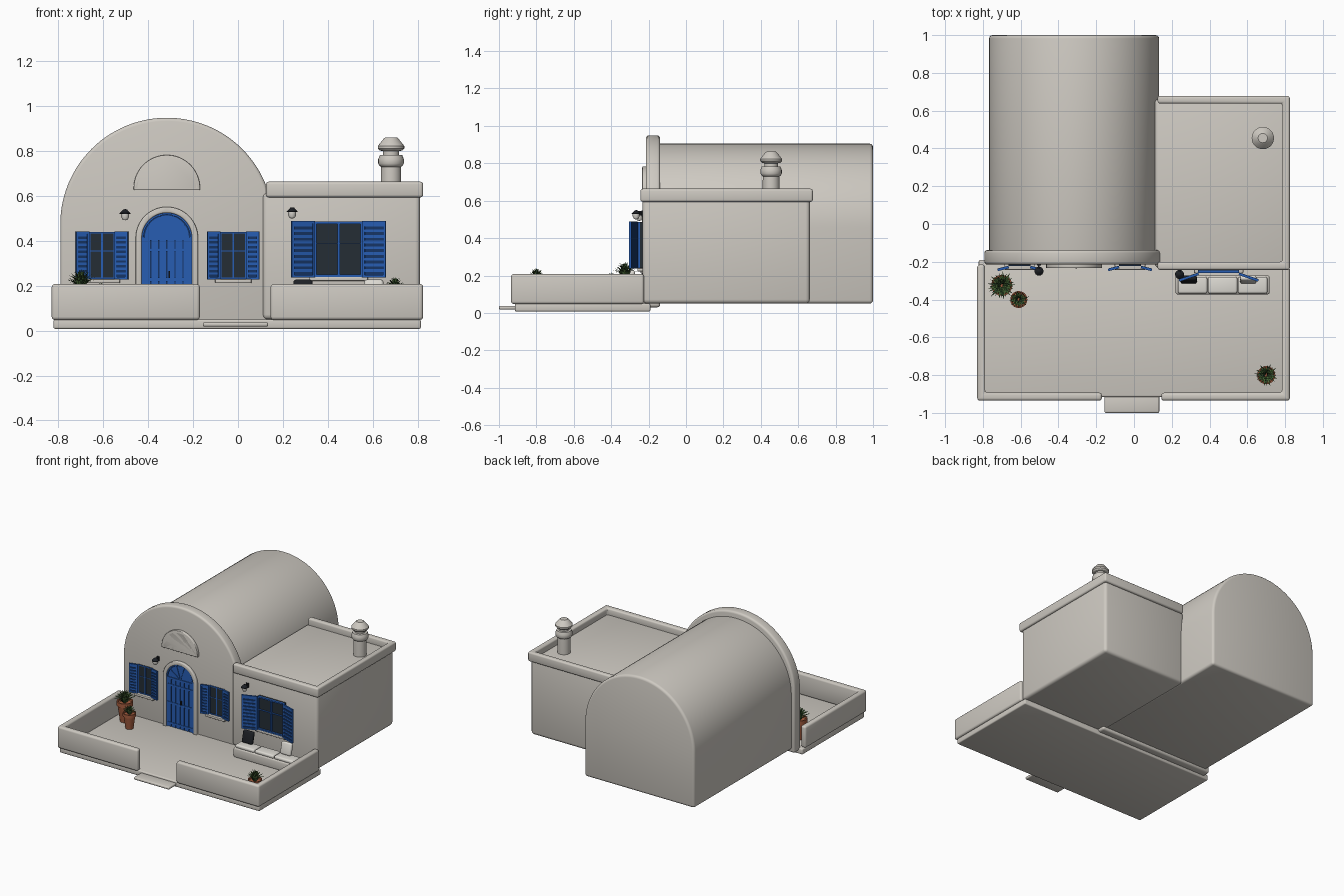
import bpy, bmesh, math, random
from mathutils import Vector

random.seed(4)
if "Cube" in bpy.data.objects:
    bpy.data.objects.remove(bpy.data.objects["Cube"])


def material(name, *rgb):
    m = bpy.data.materials.new(name)
    m.use_nodes = True
    m.diffuse_color = (*rgb, 1)
    m.node_tree.nodes["Principled BSDF"].inputs["Base Color"].default_value = (*rgb, 1)
    return m


PLASTER = material("warm plaster", 0.62, 0.59, 0.54)
BLUE = material("bright blue", 0.02, 0.11, 0.45)
NAVY = material("deep blue", 0.008, 0.035, 0.13)
GLASS = material("dark glass", 0.018, 0.026, 0.036)
BLACK = material("black metal", 0.012, 0.014, 0.018)
CLOTH = material("pale cloth", 0.72, 0.70, 0.65)
CLAY = material("terracotta", 0.38, 0.11, 0.05)
LEAF = material("leaf green", 0.07, 0.15, 0.04)
SHADE_LEAF = material("dark leaf green", 0.03, 0.075, 0.025)


def finish(name, bm, *mats, bevel=0.0, segments=3):
    bmesh.ops.recalc_face_normals(bm, faces=bm.faces)
    if bevel:
        edges = [e for e in bm.edges if len(e.link_faces) == 2 and e.calc_face_angle() > 0.6]
        bmesh.ops.bevel(bm, geom=edges, offset=bevel, segments=segments, profile=0.5,
                        affect='EDGES', clamp_overlap=True)
    mesh = bpy.data.meshes.new(name)
    bm.to_mesh(mesh)
    bm.free()
    for m in mats:
        mesh.materials.append(m)
    ob = bpy.data.objects.new(name, mesh)
    bpy.context.collection.objects.link(ob)
    return ob


def prism(name, outline, t0, t1, mat, bevel=0.0, axis="y"):
    """Extrude an outline in xz along y, or in xy along z."""
    bm = bmesh.new()
    place = (lambda a, b, t: (a, t, b)) if axis == "y" else (lambda a, b, t: (a, b, t))
    face = bm.faces.new([bm.verts.new(place(a, b, t0)) for a, b in outline])
    new = bmesh.ops.extrude_face_region(bm, geom=[face])["geom"]
    for v in new:
        if isinstance(v, bmesh.types.BMVert):
            v.co = v.co + Vector(place(0, 0, t1 - t0))
    return finish(name, bm, mat, bevel=bevel)


def boxes(name, mat, *specs, bevel=0.0):
    """One object from boxes given as x0, x1, y0, y1, z0, z1."""
    bm = bmesh.new()
    for s in specs:
        vs = bmesh.ops.create_cube(bm, size=1)["verts"]
        for v in vs:
            v.co = [(s[2 * i] + s[2 * i + 1]) / 2 + v.co[i] * (s[2 * i + 1] - s[2 * i]) for i in range(3)]
    return finish(name, bm, mat, bevel=bevel)


def lathe(name, profile, loc, mat, steps=28):
    bm = bmesh.new()
    vs = [bm.verts.new((r, 0, z)) for r, z in profile]
    es = [bm.edges.new(p) for p in zip(vs, vs[1:])]
    bmesh.ops.spin(bm, geom=vs + es, axis=(0, 0, 1), cent=(0, 0, 0), steps=steps, angle=math.tau)
    bmesh.ops.remove_doubles(bm, verts=bm.verts, dist=1e-5)
    ob = finish(name, bm, mat)
    ob.location = loc
    return ob


def arch(cx, r, spring, base, n=56):
    arc = [(cx - r * math.cos(math.pi * i / n), spring + r * math.sin(math.pi * i / n)) for i in range(n + 1)]
    return ([(cx - r, base)] + arc + [(cx + r, base)]) if base < spring else arc


def arch_frame(name, cx, r_out, r_in, spring, base, y0, y1, mat, bevel=0.0):
    ring = arch(cx, r_out, spring, base, 32) + arch(cx, r_in, spring, base, 32)[::-1]
    return prism(name, ring, y0, y1, mat, bevel)


def spokes(name, cx, cz, length, angles, y0, y1, width):
    for i, deg in enumerate(angles):
        ob = boxes(f"{name}_{i + 1}", BLUE, (0, length, y0, y1, -width / 2, width / 2))
        ob.location = (cx, 0, cz)
        ob.rotation_euler.y = -math.radians(deg)


CX = -0.317

# Main vaulted hall and its raised front gable
prism("vaulted_hall", arch(CX, 0.45, 0.455, 0.05), -0.18, 1.0, PLASTER, 0.018)
prism("front_gable", arch(CX, 0.475, 0.474, 0.03), -0.215, -0.138, PLASTER, 0.015)

# Flat-roofed side wing with parapet
boxes("side_wing", PLASTER, (0.11, 0.812, -0.232, 0.662, 0.05, 0.615), bevel=0.022)
prism("wing_parapet", [(0.125, -0.243), (0.825, -0.243), (0.825, 0.678), (0.125, 0.678),
                       (0.125, 0.638), (0.785, 0.638), (0.785, -0.2), (0.125, -0.2)],
      0.594, 0.664, PLASTER, 0.012, "z")

# Chimney
lathe("chimney", [(0, 0.59), (0.045, 0.59), (0.045, 0.7), (0.044, 0.73), (0.052, 0.735), (0.057, 0.745),
                  (0.057, 0.765), (0.05, 0.782), (0.036, 0.784), (0.036, 0.8), (0.05, 0.803),
                  (0.059, 0.812), (0.059, 0.823), (0.032, 0.857), (0.025, 0.862), (0, 0.862)],
      (0.682, 0.455, 0), PLASTER)

# Terrace, entry step and low garden walls
boxes("terrace", PLASTER, (-0.822, 0.815, -0.915, -0.19, 0.008, 0.05), bevel=0.008)
boxes("entry_step", PLASTER, (-0.156, 0.134, -1.0, -0.91, 0.018, 0.038), bevel=0.008)
for name, out, end, back in (("left_garden_wall", -0.83, -0.17, -0.215), ("right_garden_wall", 0.825, 0.145, -0.225)):
    inner = out - math.copysign(0.042, out)
    prism(name, [(out, back), (out, -0.935), (end, -0.935), (end, -0.893), (inner, -0.893), (inner, back)],
          0.048, 0.208, PLASTER, 0.014, "z")

# Arched door
arch_frame("door_surround", CX, 0.139, 0.112, 0.413, 0.04, -0.234, -0.2, PLASTER, 0.006)
prism("door_backing", arch(CX, 0.114, 0.413, 0.05, 32), -0.219, -0.2, NAVY)
pitch = 0.108 / 3
boards = []
for k in range(6):
    x = CX - 0.108 + k * pitch
    boards.append((x + 0.003, x + pitch - 0.003, -0.224, -0.21, 0.052, 0.405))
rails = [(CX - 0.108, CX + 0.108, -0.227, -0.21, z, z + 0.016) for z in (0.07, 0.22, 0.352, 0.402)]
boxes("door_boards", BLUE, *boards)
boxes("door_rails", BLUE, *rails)
prism("door_fan_panel", arch(CX, 0.098, 0.415, 0.415, 32), -0.222, -0.21, BLUE)
arch_frame("door_fan_rim", CX, 0.112, 0.104, 0.413, 0.05, -0.227, -0.21, BLUE)
spokes("door_fan_bar", CX, 0.415, 0.104, (36, 72, 108, 144), -0.226, -0.21, 0.006)
boxes("door_handle", BLACK, (CX + 0.008, CX + 0.014, -0.236, -0.22, 0.235, 0.265))

# Half-round window above the door
arch_frame("lunette_surround", CX, 0.148, 0.126, 0.635, 0.63, -0.234, -0.2, PLASTER, 0.005)
boxes("lunette_sill", PLASTER, (CX - 0.148, CX + 0.148, -0.234, -0.2, 0.626, 0.641), bevel=0.004)
prism("lunette_glass", arch(CX, 0.127, 0.635, 0.635, 32), -0.219, -0.2, GLASS)
arch_frame("lunette_rim", CX, 0.126, 0.119, 0.635, 0.63, -0.226, -0.21, BLUE)
spokes("lunette_bar", CX, 0.64, 0.12, (45, 90, 135), -0.225, -0.21, 0.008)


def shutter(name, hinge, y, side, w, z0, z1, tilt):
    h, rim = z1 - z0, 0.011
    slats = 9
    gap = (h - 2 * rim) / slats
    parts = [(0, rim, -0.012, 0, 0, h), (w - rim, w, -0.012, 0, 0, h),
             (0, w, -0.012, 0, 0, rim), (0, w, -0.012, 0, h - rim, h)]
    parts += [(rim, w - rim, -0.010, 0, rim + (k + 0.5) * gap, rim + (k + 1) * gap) for k in range(slats)]
    back = (0.002, w - 0.002, -0.004, 0.002, 0.002, h - 0.002)
    for part, mat, specs in ((name, BLUE, parts), (name + "_backing", NAVY, [back])):
        if side < 0:
            specs = [(-s[1], -s[0], *s[2:]) for s in specs]
        ob = boxes(part, mat, *specs)
        ob.location = (hinge, y, z0)
        ob.rotation_euler.z = -side * tilt


def window(name, x0, x1, z0, z1, wall, depth, frame, leaf, tilt):
    mid, cross = (x0 + x1) / 2, z0 + (z1 - z0) * 0.6
    y = wall - depth
    boxes(name + "_glass", GLASS, (x0, x1, wall - depth * 0.5, wall + 0.01, z0, z1))
    boxes(name + "_frame", BLUE,
          (x0, x0 + frame, y, wall, z0, z1), (x1 - frame, x1, y, wall, z0, z1),
          (x0, x1, y, wall, z0, z0 + frame), (x0, x1, y, wall, z1 - frame, z1),
          (mid - frame / 2, mid + frame / 2, y, wall, z0, z1),
          (x0, x1, y + 0.002, wall, cross - 0.002, cross + 0.002))
    boxes(name + "_sill", PLASTER, (x0 - 0.022, x1 + 0.022, wall - 0.028, wall + 0.01, z0 - 0.018, z0), bevel=0.004)
    for label, hinge, side in (("right", x0, -1), ("left", x1, 1)):
        shutter(f"{name}_{label}_shutter", hinge, y, side, leaf, z0 - 0.002, z1 + 0.002, tilt)


# Shuttered windows
window("right_window", -0.664, -0.548, 0.23, 0.44, -0.215, 0.008, 0.007, 0.061, 0.25)
window("middle_window", -0.08, 0.038, 0.23, 0.44, -0.215, 0.008, 0.007, 0.06, 0.25)
window("wing_window", 0.34, 0.557, 0.24, 0.486, -0.232, 0.027, 0.01, 0.109, 0.33)

# Wall lamps
for name, x, wall, z in (("hall_lamp", -0.503, -0.215, 0.492), ("wing_lamp", 0.241, -0.232, 0.5)):
    y = wall - 0.035
    boxes(name + "_bracket", BLACK, (x - 0.01, x + 0.01, wall - 0.005, wall + 0.002, z + 0.015, z + 0.048),
          (x - 0.004, x + 0.004, y, wall, z + 0.036, z + 0.044))
    lathe(name + "_hood", [(0, 0.05), (0.008, 0.048), (0.024, 0.032), (0.024, 0.028), (0, 0.028)], (x, y, z), BLACK, 16)
    lathe(name + "_globe", [(0, 0), (0.011, 0.002), (0.018, 0.015), (0.018, 0.03)], (x, y, z), CLOTH, 16)

# Bench with seat cushions and two loose pillows
boxes("bench", PLASTER, (0.22, 0.718, -0.373, -0.272, 0.045, 0.12), bevel=0.012)
for k in range(3):
    x = 0.232 + k * 0.159
    boxes(f"seat_cushion_{k + 1}", CLOTH, (x, x + 0.156, -0.368, -0.28, 0.115, 0.142), bevel=0.011)
for name, x, mat in (("dark_pillow", 0.29, BLACK), ("pale_pillow", 0.605, CLOTH)):
    ob = boxes(name, mat, (-0.043, 0.043, -0.014, 0.014, 0, 0.09), bevel=0.012)
    ob.location = (x, -0.305, 0.14)
    ob.rotation_euler.x = -0.25


def potted_plant(name, x, y, r, h, spread, rise, count):
    lathe(name + "_pot", [(0, 0), (r * 0.62, 0), (r * 0.92, h * 0.78), (r * 1.05, h * 0.79), (r * 1.05, h),
                          (r * 0.9, h), (r * 0.86, h * 0.9), (0, h * 0.9)], (x, y, 0.05), CLAY, 20)
    bm = bmesh.new()
    for k in range(count):
        a = k * 2.4
        f = math.sqrt((k + 0.5) / count)
        out = Vector((math.cos(a), math.sin(a), 0))
        side = Vector((-out.y, out.x, 0)) * 0.006
        reach, top = spread * f * random.uniform(0.85, 1.05), rise * (1.05 - 0.6 * f * f)
        root = out * 0.008
        bend = out * reach * 0.5 + Vector((0, 0, top * 0.75))
        tip = out * reach + Vector((0, 0, top))
        a0, a1, b0, b1, t = [bm.verts.new(p) for p in
                             (root - side * 0.6, root + side * 0.6, bend - side, bend + side, tip)]
        for face in (bm.faces.new((a0, a1, b1, b0)), bm.faces.new((b0, b1, t))):
            face.material_index = 1 if k % 3 == 0 else 0
    finish(name + "_leaves", bm, LEAF, SHADE_LEAF).location = (x, y, 0.05 + h * 0.9)


# Potted plants
potted_plant("large_plant", -0.7, -0.325, 0.053, 0.15, 0.085, 0.085, 60)
potted_plant("small_plant", -0.61, -0.4, 0.043, 0.115, 0.056, 0.06, 44)
potted_plant("corner_plant", 0.7, -0.8, 0.046, 0.125, 0.066, 0.075, 52)

# Smooth shading with crisp edges
bpy.ops.object.select_all(action='DESELECT')
for ob in bpy.context.scene.objects:
    if ob.type == 'MESH':
        ob.select_set(True)
        bpy.context.view_layer.objects.active = ob
bpy.ops.object.shade_smooth_by_angle(angle=math.radians(32))
